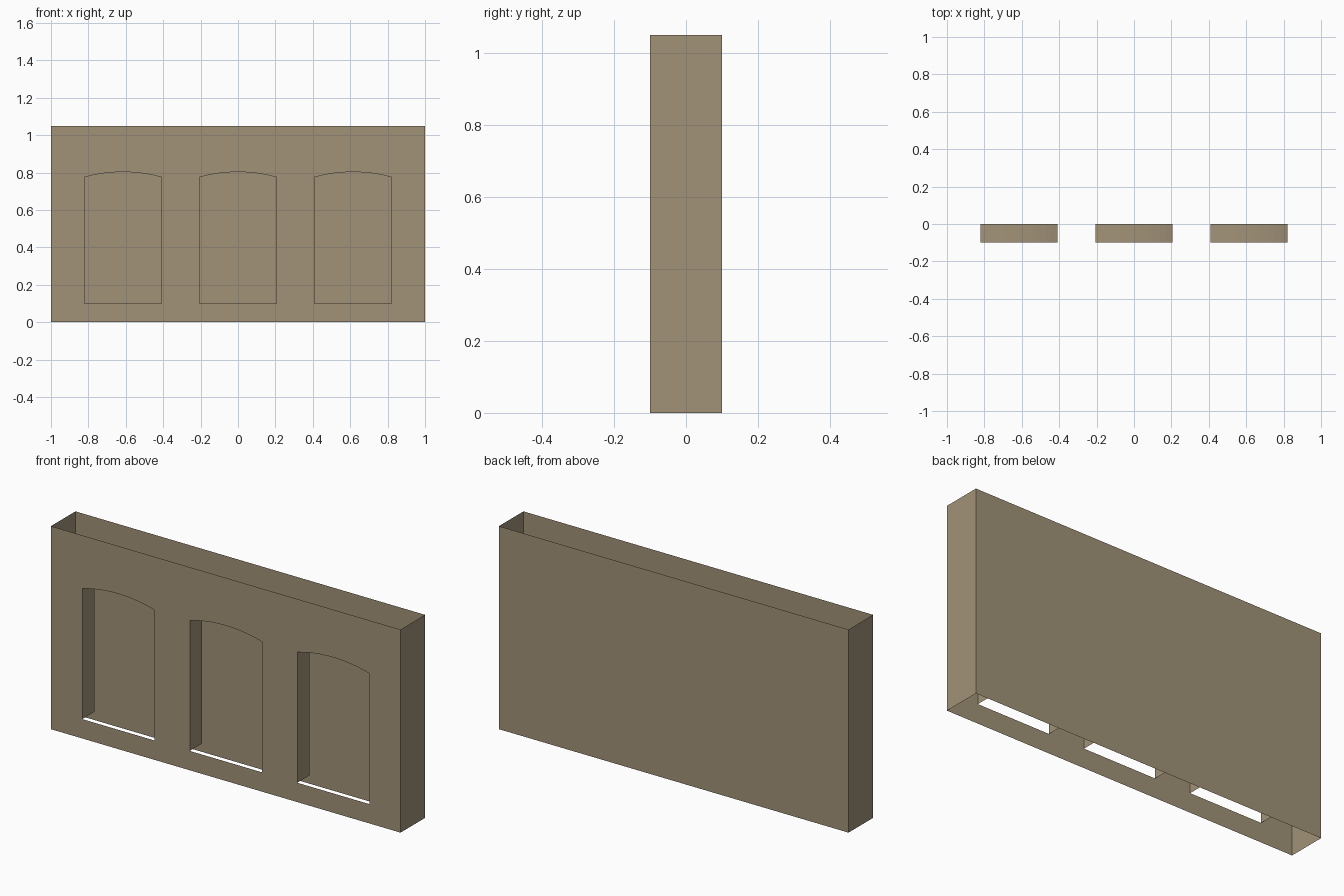
import bpy, bmesh, math

if "Cube" in bpy.data.objects:
    bpy.data.objects.remove(bpy.data.objects["Cube"])

W, D, H = 1.0, 0.1, 1.05             # half width, half depth, height
SILL, SPRING, APEX, HALF = 0.10, 0.775, 0.803, 0.206
CENTRES = (-0.615, 0.0, 0.615)
SEG = 12

stone = bpy.data.materials.new("tan stone")
stone.diffuse_color = (0.36, 0.29, 0.19, 1)
stone.use_nodes = True
stone.node_tree.nodes["Principled BSDF"].inputs["Base Color"].default_value = stone.diffuse_color


def finish(name, bm):
    mesh = bpy.data.meshes.new(name)
    bm.to_mesh(mesh)
    bm.free()
    mesh.materials.append(stone)
    ob = bpy.data.objects.new(name, mesh)
    bpy.context.collection.objects.link(ob)
    return ob


def arch_outline(cx):
    """Open path: left sill corner, up, over the segmental arch, down."""
    rise = APEX - SPRING
    r = (HALF ** 2 + rise ** 2) / (2 * rise)
    a = math.asin(HALF / r)
    pts = [(cx - HALF, SILL)]
    for i in range(SEG + 1):
        t = -a + 2 * a * i / SEG
        pts.append((cx + r * math.sin(t), APEX - r + r * math.cos(t)))
    return pts + [(cx + HALF, SILL)]


# front wall with three arched openings
bm = bmesh.new()
loops = [[(-W, 0), (W, 0), (W, H), (-W, H)]] + [arch_outline(c) for c in CENTRES]
edges = []
for loop in loops:
    vs = [bm.verts.new((x, -D, z)) for x, z in loop]
    edges += [bm.edges.new((vs[i - 1], vs[i])) for i in range(len(vs))]
bmesh.ops.triangle_fill(bm, edges=edges, use_beauty=True, normal=(0, -1, 0))
for f in bm.faces:
    f.normal_update()
    if f.normal.y > 0:
        f.normal_flip()
finish("front_wall", bm)

# back and end walls: shell open at top and bottom
bm = bmesh.new()
plan = [(W, -D), (W, D), (-W, D), (-W, -D)]
low = [bm.verts.new((x, y, 0)) for x, y in plan]
top = [bm.verts.new((x, y, H)) for x, y in plan]
for i in range(3):
    bm.faces.new((low[i], low[i + 1], top[i + 1], top[i]))
finish("back_and_end_walls", bm)

# jambs and arch soffit of each opening, no sill
for n, c in enumerate(CENTRES):
    bm = bmesh.new()
    pts = arch_outline(c)
    front = [bm.verts.new((x, -D, z)) for x, z in pts]
    back = [bm.verts.new((x, 0, z)) for x, z in pts]
    for i in range(len(pts) - 1):
        bm.faces.new((front[i], back[i], back[i + 1], front[i + 1]))
    finish(f"window_reveal_{n + 1}", bm)
